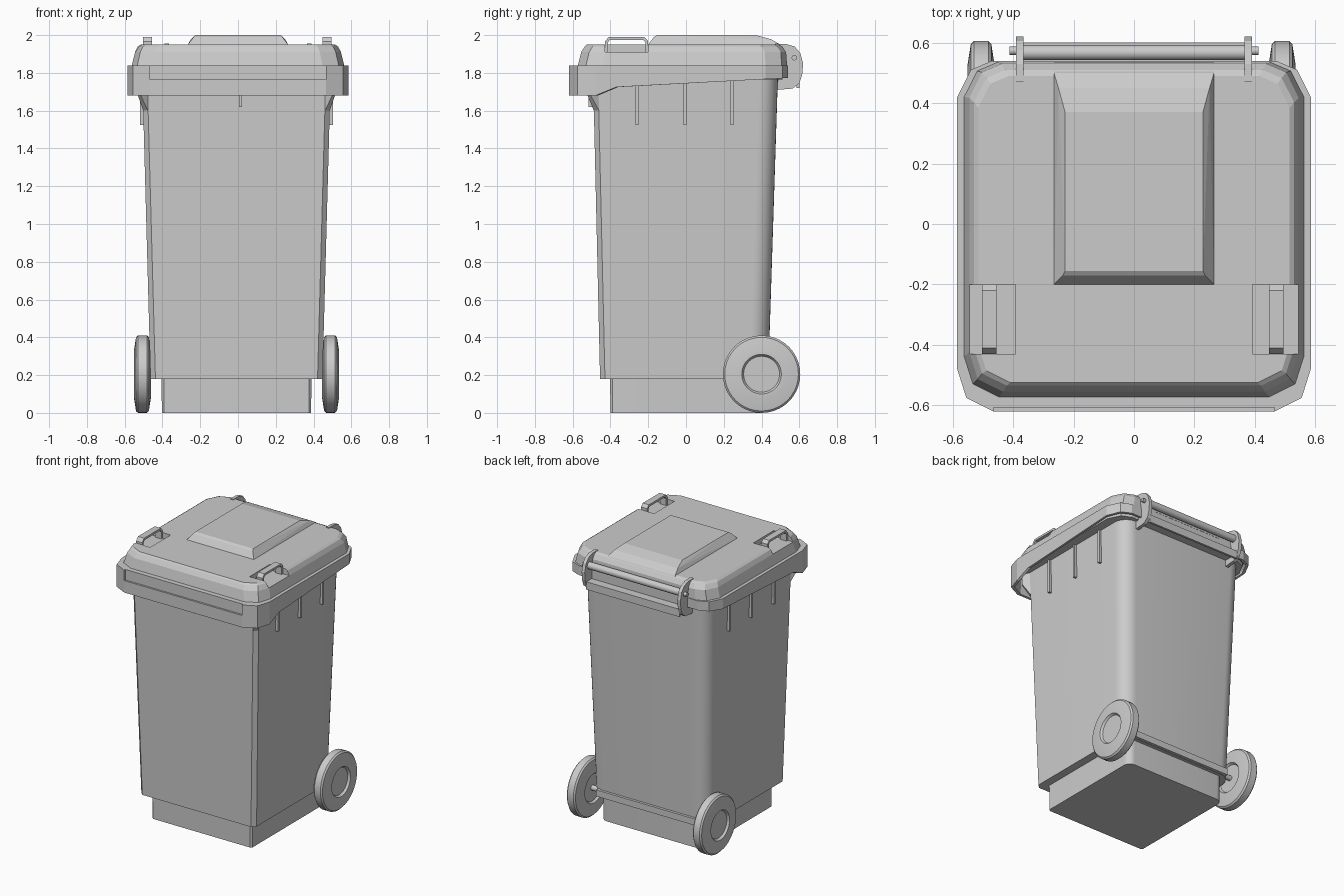
import bpy, bmesh, math
from mathutils import Vector

if "Cube" in bpy.data.objects:
    bpy.data.objects.remove(bpy.data.objects["Cube"])

CX = -0.008  # body centre in x


def finish(name, bm, smooth=None):
    bmesh.ops.recalc_face_normals(bm, faces=bm.faces)
    me = bpy.data.meshes.new(name)
    bm.to_mesh(me)
    bm.free()
    ob = bpy.data.objects.new(name, me)
    bpy.context.collection.objects.link(ob)
    if smooth:
        bpy.ops.object.select_all(action='DESELECT')
        ob.select_set(True)
        bpy.context.view_layer.objects.active = ob
        bpy.ops.object.shade_smooth_by_angle(angle=math.radians(smooth))
    return ob


def loft(name, rings, smooth=None, caps=True, closed=False):
    bm = bmesh.new()
    vs = [[bm.verts.new(p) for p in r] for r in rings]
    pairs = list(zip(vs, vs[1:])) + ([(vs[-1], vs[0])] if closed else [])
    for a, b in pairs:
        for i in range(len(a)):
            j = (i + 1) % len(a)
            bm.faces.new((a[i], a[j], b[j], b[i]))
    if caps:
        bm.faces.new(vs[0])
        bm.faces.new(vs[-1])
    return finish(name, bm, smooth)


def hull(name, pts):
    bm = bmesh.new()
    for p in pts:
        bm.verts.new(p)
    bmesh.ops.convex_hull(bm, input=bm.verts)
    bmesh.ops.dissolve_limit(bm, angle_limit=0.01, verts=bm.verts, edges=bm.edges)
    return finish(name, bm)


def box(name, x0, x1, y0, y1, z0, z1):
    return hull(name, [(x, y, z) for x in (x0, x1) for y in (y0, y1) for z in (z0, z1)])


def prism(name, pts, x0, x1, smooth=None):
    # yz outline extruded along x
    return loft(name, [[(x, y, z) for y, z in pts] for x in (x0, x1)], smooth)


def disc(y, z, r, n):
    return [(y + r * math.cos(2 * math.pi * i / n), z + r * math.sin(2 * math.pi * i / n)) for i in range(n)]


def cut(ob, cutter):
    m = ob.modifiers.new("cut", 'BOOLEAN')
    m.operation = 'DIFFERENCE'
    m.solver = 'EXACT'
    m.object = cutter
    cutter.hide_render = True
    cutter.hide_viewport = True


def section(z, w, yf, yb, c, r, n=8):
    # chamfered front corners, rounded rear corners
    half = [(w - c, yf), (w, yf + c)]
    half += [(w - r + r * math.cos(a), yb - r + r * math.sin(a))
             for a in (math.pi / 2 * i / n for i in range(n + 1))]
    return [(CX + x, y, z) for x, y in half] + [(CX - x, y, z) for x, y in reversed(half)]


# Body and recessed foot
loft("bin_body", [section(0.18, 0.455, -0.455, 0.435, 0.026, 0.10),
                  section(1.79, 0.499, -0.492, 0.487, 0.026, 0.10)], 25)
loft("bin_foot", [section(0.0, 0.395, -0.40, 0.41, 0.012, 0.05),
                  section(0.19, 0.397, -0.402, 0.412, 0.012, 0.05)], 25)

# Lid: hollow skirt plus stepped dome
LID = [(0.465, -0.62), (0.555, -0.575), (0.585, -0.48), (0.585, -0.37),
       (0.585, 0.42), (0.54, 0.51), (0.47, 0.54)]


def lid_ring(hw, yf, yb, z):
    def fit(x, y):
        yy = yf + (y + 0.62) / 1.16 * (yb - yf)
        return x * hw / 0.585, yy, z(y) if callable(z) else z
    half = [fit(x, y) for x, y in LID]
    return half + [(-x, y, zz) for x, y, zz in reversed(half)]


def skirt_z(y):
    if y <= -0.47:
        return 1.68
    return 1.725 + (y + 0.37) / 0.85 * 0.045


lid = loft("lid", [
    lid_ring(0.565, -0.60, 0.52, 1.80), lid_ring(0.57, -0.602, 0.525, skirt_z),
    lid_ring(0.585, -0.62, 0.54, skirt_z), lid_ring(0.585, -0.62, 0.54, 1.84),
    lid_ring(0.562, -0.572, 0.535, 1.84), lid_ring(0.545, -0.555, 0.53, 1.91),
    lid_ring(0.53, -0.535, 0.51, 1.94), lid_ring(0.515, -0.525, 0.49, 1.95)])
cut(lid, box("front_recess_cutter", -0.465, 0.465, -0.7, -0.607, 1.765, 1.85))

# Raised centre panel of the lid
hull("lid_panel", [(s * x, y, z) for s in (-1, 1) for x, y, z in (
    (0.265, -0.20, 1.86), (0.265, -0.20, 1.95), (0.235, -0.17, 1.99), (0.228, -0.155, 2.0),
    (0.228, 0.37, 2.0), (0.25, 0.45, 1.978), (0.265, 0.50, 1.95), (0.265, 0.53, 1.90),
    (0.265, 0.535, 1.86))])

# Body flange below the lid
loft("body_flange", [lid_ring(0.555, -0.585, 0.51, z) for z in (1.765, 1.795)])

for s, side in ((-1, "left"), (1, "right")):
    # Lid grip: pocket with a strap bridging it
    cut(lid, box(side + "_grip_cutter", s * 0.392, s * 0.62, -0.43, -0.20, 1.91, 2.1))
    outer = [(-0.43, 1.90), (-0.43, 1.965), (-0.41, 1.99), (-0.22, 1.99), (-0.20, 1.97), (-0.20, 1.90)]
    inner = [(-0.215, 1.90), (-0.215, 1.962), (-0.226, 1.975), (-0.404, 1.975), (-0.415, 1.958), (-0.415, 1.90)]
    gx = s * 0.475 - 0.004
    prism(side + "_lid_grip", outer + inner, gx - 0.024, gx + 0.024)

    # Hinge plate
    prism(side + "_hinge_plate", [
        (0.47, 1.955), (0.53, 1.953), (0.575, 1.94), (0.605, 1.905), (0.62, 1.85), (0.615, 1.79),
        (0.60, 1.745), (0.565, 1.717), (0.48, 1.71)], s * 0.378 - 0.012, s * 0.378 + 0.012)

    # Support ribs under the rim and front corner gussets
    for i, y in enumerate((-0.26, -0.005, 0.243)):
        box(f"{side}_rib_{i + 1}", CX + s * 0.46, CX + s * 0.512, y - 0.008, y + 0.008, 1.525, 1.77)
    hull(side + "_corner_gusset", [(CX + s * x, y, z) for x, y, z in (
        (0.468, -0.488, 1.60), (0.494, -0.46, 1.60), (0.468, -0.488, 1.77), (0.494, -0.46, 1.77),
        (0.525, -0.51, 1.69), (0.512, -0.525, 1.69), (0.525, -0.51, 1.77), (0.512, -0.525, 1.77))])

    # Wheel: revolved profile with a dished hub (radius, axial offset)
    prof = [(0.01, -0.03), (0.095, -0.03), (0.105, -0.045), (0.125, -0.045), (0.195, -0.034),
            (0.205, -0.024), (0.205, 0.024), (0.195, 0.034), (0.125, 0.045), (0.105, 0.045),
            (0.095, 0.03), (0.01, 0.03)]
    loft(side + "_wheel", [[(CX + s * 0.498 + a, y, z) for y, z in disc(0.40, 0.205, r, 40)]
                           for r, a in prof], 30)

# Front rib, hinge barrel, hinge rod and rear handle ledge
box("front_rib", 0.004, 0.020, -0.515, -0.47, 1.62, 1.77)
prism("hinge_barrel", disc(0.567, 1.88, 0.025, 16), -0.366, 0.366, 30)
prism("hinge_rod", disc(0.573, 1.88, 0.014, 16), -0.412, 0.412, 30)
prism("rear_ledge", [(0.47, 1.755), (0.585, 1.755), (0.585, 1.72), (0.60, 1.72), (0.60, 1.775), (0.47, 1.775)],
      -0.368, 0.368)

# Axle and its housing
box("axle_housing", CX - 0.40, CX + 0.40, 0.36, 0.455, 0.182, 0.228)
prism("axle", disc(0.40, 0.205, 0.018, 16), CX - 0.50, CX + 0.50, 30)
